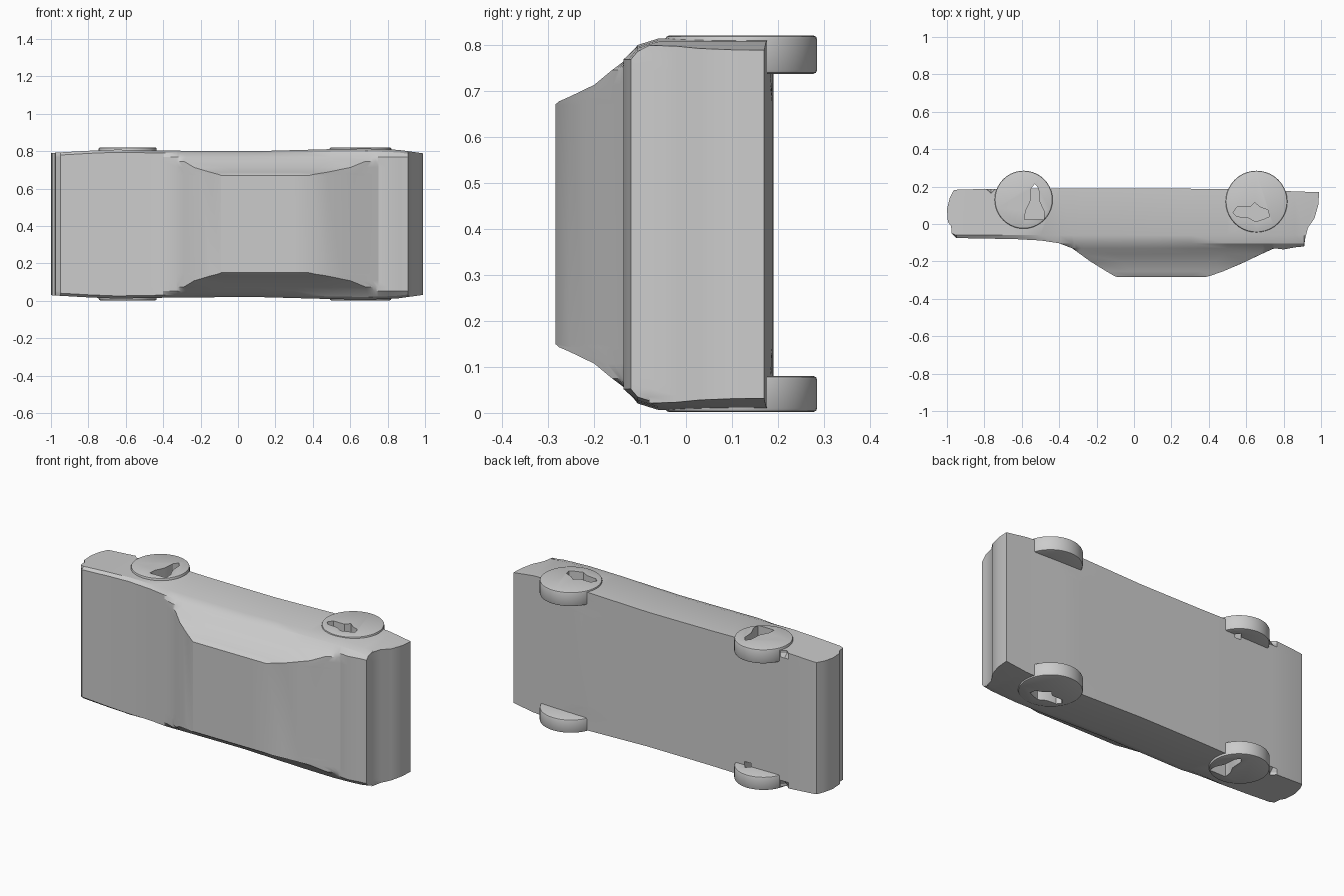
import bpy, bmesh, math

if "Cube" in bpy.data.objects:
    bpy.data.objects.remove(bpy.data.objects["Cube"])

WIDTH = 0.82  # car lies on its side: roof towards -y, wheels towards +y


def lerp_table(table, x):
    for (x0, v0), (x1, v1) in zip(table, table[1:]):
        if x <= x1:
            return v0 + (v1 - v0) * max(0, (x - x0) / (x1 - x0))
    return table[-1][1]


def finish(bm, name):
    bmesh.ops.recalc_face_normals(bm, faces=bm.faces)
    mesh = bpy.data.meshes.new(name)
    bm.to_mesh(mesh)
    bm.free()
    ob = bpy.data.objects.new(name, mesh)
    bpy.context.collection.objects.link(ob)
    return ob


def prism(name, pts, z0, z1):
    bm = bmesh.new()
    face = bm.faces.new([bm.verts.new((x, y, z0)) for x, y in pts])
    new = bmesh.ops.extrude_face_region(bm, geom=[face])["geom"]
    bmesh.ops.translate(bm, vec=(0, 0, z1 - z0),
                        verts=[v for v in new if isinstance(v, bmesh.types.BMVert)])
    return finish(bm, name)


# Outline pieces of the body
deck = [(-.95, -.075), (-.79, -.078), (-.765, -.078), (-.74, -.079),
        (-.65, -.08), (-.5, -.088), (-.4, -.103)]
hood = [(.8, -.136), (.86, -.125), (.91, -.12)]
rear_slope = [(0, -.33), (.45, -.235), (.93, -.115), (1, -.09)]
front_slope = [(0, .75), (.2, .68), (.5, .585), (.9, .44), (1, .38)]
right_end = [(.985, .1), (.965, .03), (.93, -.02), (.915, -.08)]
left_end = [(-.975, -.05), (-.978, -.01), (-.995, .01), (-1, .08), (-.985, .14), (-.965, .18)]
side_z = [(-1, .03), (-.85, .02), (-.65, .012), (-.3, .018), (.1, .02),
          (.65, .005), (.85, .012), (1, .033)]
floor_y = [(-.95, .183), (-.79, .188), (-.5, .19), (.55, .188), (.91, .172)]
# z of the cabin side against height t
cabin_z = [(0, .052), (.2, .075), (.45, .107), (.8, .133), (.95, .143), (1, .15)]


def level(t, clip=None):
    """Top chain, floor chain and ends of the body outline at cabin height t."""
    def slope(table, s):
        return (lerp_table(table, s), -.13 - .154 * s)
    steps = [k / 5 * t for k in range(6)]
    left = [slope(rear_slope, s) for s in steps]
    right = [slope(front_slope, s) for s in reversed(steps)]
    xa, xb = left[-1][0], right[0][0]
    roof = [(xa + (xb - xa) * k / 5, left[-1][1]) for k in range(1, 5)]
    if t == 0:  # keep points distinct at the cabin base
        left = [(-.33 + .012 * k, -.13) for k in range(6)]
        right = [(.75 - .012 * (5 - k), -.13) for k in range(6)]
        roof = [(-.27 + .96 * k / 5, -.13) for k in range(1, 5)]
    top = deck + left + roof + right + hood
    if clip:
        top = [(x, max(y, clip)) for x, y in top]
    bottom = [(x, lerp_table(floor_y, x)) for x, _ in top]
    if clip:  # small notch behind the wheel, at the sides only
        bottom[2] = (-.765, .165)
    bottom[-1] = (.99, .17)
    return bottom, top


def body_level(t, clip, zfun):
    bottom, top = level(t, clip)
    loop = bottom + right_end + top[::-1] + left_end
    return [(x, y, zfun(x)) for x, y in loop], len(top)


# Body with cabin: outlines stacked across the car's width
levels = [body_level(0, -.06, lambda x: lerp_table(side_z, x)),
          body_level(0, -.105, lambda x: lerp_table(side_z, x) + .014)]
levels += [body_level(t, None, lambda x, z=z: z) for t, z in cabin_z]
count = levels[0][1]
loops = [l[0] for l in levels]
loops += [[(x, y, WIDTH - z) for x, y, z in l] for l in reversed(loops)]
bm = bmesh.new()
rings = [[bm.verts.new(p) for p in l] for l in loops]
n = len(rings[0])
for a, b in zip(rings, rings[1:]):
    for i in range(n):
        j = (i + 1) % n
        bm.faces.new((a[i], a[j], b[j], b[i]))
for ring in (rings[0], rings[-1]):  # side walls
    ends = len(right_end)
    top = ring[count + ends:2 * count + ends][::-1]
    for i in range(count - 1):
        bm.faces.new((ring[i], ring[i + 1], top[i + 1], top[i]))
    bm.faces.new([ring[count - 1]] + ring[count:count + ends] + [top[-1]])
    bm.faces.new([top[0]] + ring[2 * count + ends:] + [ring[0]])
bmesh.ops.triangulate(bm, faces=[f for f in bm.faces if len(f.verts) > 4])
body = finish(bm, "car_body")

# Wheels, a pair on each side
wheels = []
for name, cx, cy, r in (("rear", -.59, .13, .155), ("front", .655, .12, .165)):
    pts = [(cx + r * math.cos(a * math.tau / 40), cy + r * math.sin(a * math.tau / 40))
           for a in range(40)]
    for side in (0, 1):
        z0, z1 = (.002, .08) if side == 0 else (WIDTH - .083, WIDTH)
        w = prism(f"{name}_wheel_{side + 1}", pts, z0, z1)
        bev = w.modifiers.new("rounding", "BEVEL")
        bev.width, bev.segments, bev.limit_method = .008, 2, "ANGLE"
        wheels.append(w)

# Hub openings cut into body and wheels
slot = [(-.585, .025), (-.48, .025), (-.482, .07), (-.505, .12), (-.51, .19),
        (-.53, .215), (-.55, .19), (-.555, .12), (-.58, .07)]
hub = [(.53, .06), (.55, .04), (.61, .035), (.65, .012), (.69, .025), (.725, .04),
       (.715, .075), (.675, .09), (.645, .115), (.62, .09), (.55, .09)]
cutters = []
for pts in (slot, hub):
    for z0, z1 in ((-.05, .1), (WIDTH - .1, WIDTH + .05)):
        c = prism("hub_cutter", pts, z0, z1)
        c.hide_render = True
        cutters.append(c)
for ob in [body] + wheels:
    for c in cutters:
        m = ob.modifiers.new("hub", "BOOLEAN")
        m.operation, m.solver, m.object = "DIFFERENCE", "EXACT", c

# Apply the cuts, remove the cutters and shade
for ob in [body] + wheels:
    bpy.ops.object.select_all(action="DESELECT")
    ob.select_set(True)
    bpy.context.view_layer.objects.active = ob
    for m in list(ob.modifiers):
        bpy.ops.object.modifier_apply(modifier=m.name)
    bpy.ops.object.shade_smooth_by_angle(angle=math.radians(28))
for c in cutters:
    bpy.data.objects.remove(c)
